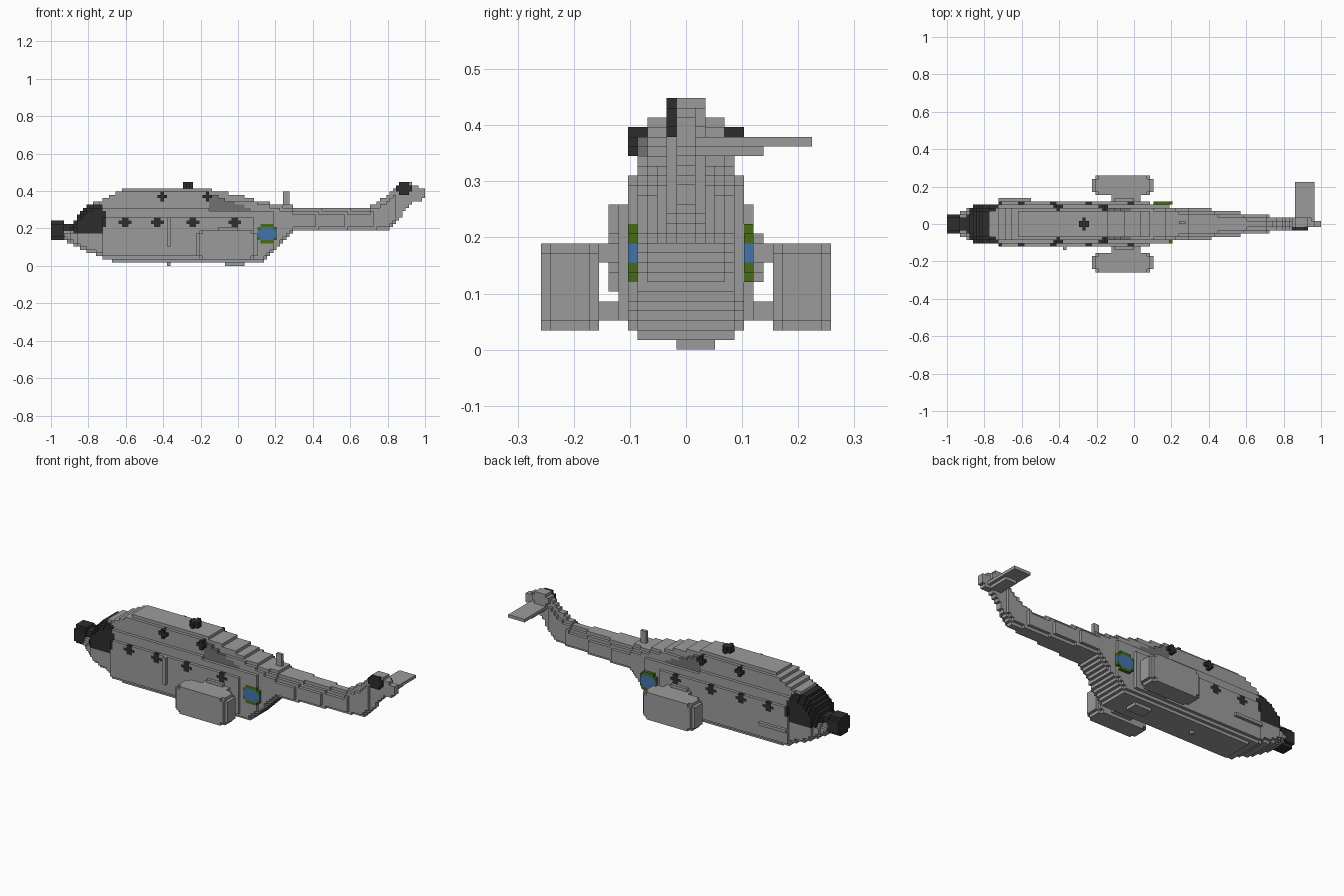
import bpy, bmesh

if "Cube" in bpy.data.objects:
    bpy.data.objects.remove(bpy.data.objects["Cube"], do_unlink=True)

V = 2 / 116  # block size
COLOURS = {
    "grey_paint": (0.33, 0.33, 0.33), "black_glass": (0.027, 0.027, 0.027),
    "exhaust_grey": (0.165, 0.165, 0.165), "roundel_blue": (0.055, 0.175, 0.42),
    "roundel_green": (0.065, 0.15, 0.008),
}
NAMES = list(COLOURS)
MATS = []
for n, c in COLOURS.items():
    m = bpy.data.materials.new(n)
    m.use_nodes = True
    m.diffuse_color = (*c, 1)
    m.node_tree.nodes["Principled BSDF"].inputs["Base Color"].default_value = (*c, 1)
    MATS.append(m)
GREY, BLACK, EXHAUST, BLUE, GREEN = range(5)

cells = {}  # (i, j, k) -> (part, colour); the first part to claim a block keeps it


def claim(part, colour, i, j, k):
    cells.setdefault((i, j, k), (part, colour))


def box(part, colour, ii, jj, kk, clip=()):
    """Fill inclusive block ranges; clip names the axes whose shared corners are cut."""
    r = (ii, jj, kk)
    for i in range(ii[0], ii[1] + 1):
        for j in range(jj[0], jj[1] + 1):
            for k in range(kk[0], kk[1] + 1):
                if clip and all((i, j, k)[a] in r[a] for a in clip):
                    continue
                claim(part, colour, i, j, k)


def both(part, colour, ii, jj, kk, clip=()):
    """The same box on the left (+y) and right (-y) flanks."""
    box(part + "_port", colour, ii, jj, kk, clip)
    box(part + "_starboard", colour, ii, (-1 - jj[1], -1 - jj[0]), kk, clip)


def lerp(pts, x):
    for (x0, y0), (x1, y1) in zip(pts, pts[1:]):
        if x <= x1:
            return y0 + (y1 - y0) * max(0, (x - x0) / (x1 - x0))
    return pts[-1][1]


# Side and plan outlines of the fuselage with its tail
TOP = [(-.93, .2), (-.89, .21), (-.86, .27), (-.81, .32), (-.77, .345), (-.72, .355), (-.67, .38),
       (-.61, .412), (-.17, .412), (-.1, .397), (0, .38), (.06, .36), (.15, .34), (.28, .322),
       (.36, .308), (.68, .308), (.75, .345), (.8, .38), (.84, .42), (.875, .45), (.93, .45),
       (.94, .43), (1, .41)]
BOTTOM = [(-.93, .14), (-.87, .11), (-.8, .075), (-.71, .035), (-.63, .017), (.13, .017),
          (.3, .19), (.81, .19), (.86, .255), (.92, .32), (.95, .345), (1, .36)]
PLAN = [(-.93, .06), (-.88, .085), (-.84, .105), (-.74, .105), (-.7, .122), (.08, .122),
        (.1, .104), (.25, .09), (.4, .08), (.53, .064), (.64, .052), (.8, .035), (.84, .03),
        (.86, .018), (1, .018)]


def section(x, k):
    """Half width in blocks at each height."""
    if k < 3:
        return 5 + (k > 1)
    if k < 15:
        return 7
    if k < 18:
        return 5 if x > -.15 and k == 17 else 6
    return 5 if k < 23 and (x < -.15 or k < 20) else 4


# Cabin windows
for i in (21, 31, 42, 55):
    both("cabin_window", BLACK, (i, i + 3), (6, 6), (12, 14), (0, 2))
# Engine intakes and rear vents
for i in (33, 47):
    both("engine_intake", BLACK, (i, i + 2), (4, 5), (20, 22), (0, 2))
# Engine exhausts
for i in range(49, 62):
    z_top = .385 - .36 * ((i + .5) * V - .85)
    for k in range(17, 22):
        if (k + .5) * V < z_top:
            both("engine_exhaust", EXHAUST, (i, i), (3, 4), (k, k))
# Roundels: blue disc with green at the rim
for i in range(64, 70):
    for k in range(7, 13):
        dx, dz = i - 66.5, k - 9.5
        r = (dx * dx + dz * dz) ** .5
        if r < 3.2:
            colour = GREEN if abs(dz) > 2 or r > 2.8 else BLUE
            claim("roundel_port", colour, i, 6, k)
            claim("roundel_starboard", colour, i, -6, k)
# Nose sensor
box("nose_sensor", BLACK, (0, 3), (-3, 2), (8, 13), (1, 2))
box("nose_sensor", BLACK, (4, 6), (-2, 1), (9, 12))
# Tail rotor hub and gearbox
box("tail_rotor_hub", BLACK, (107, 111), (-2, -2), (22, 25), (0, 2))
box("tail_gearbox", GREY, (107, 112), (1, 1), (22, 25), (0, 2))

# Fuselage with cockpit glazing coloured by position
for i in range(4, 116):
    x = -1 + (i + .5) * V
    top, bottom, plan = lerp(TOP, x), lerp(BOTTOM, x), lerp(PLAN, x)
    for k in range(26):
        z = (k + .5) * V
        if not bottom <= z <= top:
            continue
        depth = min((top - z) / V, (z - bottom) / V + 1)
        half = plan - (.03 if depth < 1 else .015 if depth < 2 else 0)
        half = max(V, min(half, section(x, k) * V))
        for j in range(-7, 7):
            if abs(j + .5) * V < half:
                rear = -.7 if 11 < k < 17 else -.725
                glass = -.905 < x < rear and 10 <= k < 19
                glass = glass and (x > -.885 or k > 10)
                claim("fuselage", BLACK if glass else GREY, i, j, k)

# Main rotor hub
box("main_rotor_hub", BLACK, (41, 43), (-2, 1), (24, 25), (0, 1))
# Tailplane on the left side of the fin
box("tailplane", GREY, (108, 113), (1, 12), (21, 21))
box("tailplane_bracket", GREY, (109, 112), (1, 7), (20, 20))
# Antennas and belly fittings
box("dorsal_antenna", GREY, (72, 73), (0, 0), (18, 22))
box("belly_pod", GREY, (54, 59), (-1, 2), (0, 0))
box("belly_antenna", GREY, (36, 36), (0, 0), (0, 0))
# Door rail and side step
box("door_rail", GREY, (36, 36), (-8, -8), (6, 14))
box("side_step", GREY, (16, 25), (7, 7), (7, 7))

# Sponsons: rounded pods with struts to the body
for i in range(45, 64):
    for j in range(9, 15):
        for k in range(2, 11):
            dx, dy, dz = (i - 54) / 9.6, (j - 11.5) / 3.5, (k - 6) / 5.2
            if abs(dx) ** 3 + abs(dy) ** 5 + abs(dz) ** 4 < 1.0:
                both("sponson", GREY, (i, i), (j, j), (k, k))
both("sponson_upper_strut", GREY, (51, 59), (6, 10), (9, 10))
both("sponson_lower_strut", GREY, (52, 58), (6, 10), (3, 4))
both("strut_fairing", GREY, (52, 57), (6, 7), (8, 11))

# Turn every part into a mesh of its exposed block faces
parts = {}
for cell, (part, colour) in cells.items():
    parts.setdefault(part, []).append((cell, colour))

for part, blocks in parts.items():
    bm = bmesh.new()
    verts = {}

    def vert(p):
        if p not in verts:
            verts[p] = bm.verts.new((-1 + p[0] * V, p[1] * V, p[2] * V))
        return verts[p]

    for cell, colour in blocks:
        for a in range(3):
            for s in (0, 1):
                near = list(cell)
                near[a] += 2 * s - 1
                if tuple(near) in cells:
                    continue
                ring = []
                for du, dv in ((0, 0), (1, 0), (1, 1), (0, 1)):
                    p = list(cell)
                    p[a] += s
                    p[(a + 1) % 3] += du
                    p[(a + 2) % 3] += dv
                    ring.append(vert(tuple(p)))
                face = bm.faces.new(ring if s else ring[::-1])
                face.material_index = colour
    used = sorted({c for _, c in blocks})
    for f in bm.faces:
        f.material_index = used.index(f.material_index)
    mesh = bpy.data.meshes.new(part)
    bm.to_mesh(mesh)
    bm.free()
    for c in used:
        mesh.materials.append(MATS[c])
    bpy.context.collection.objects.link(bpy.data.objects.new(part, mesh))
